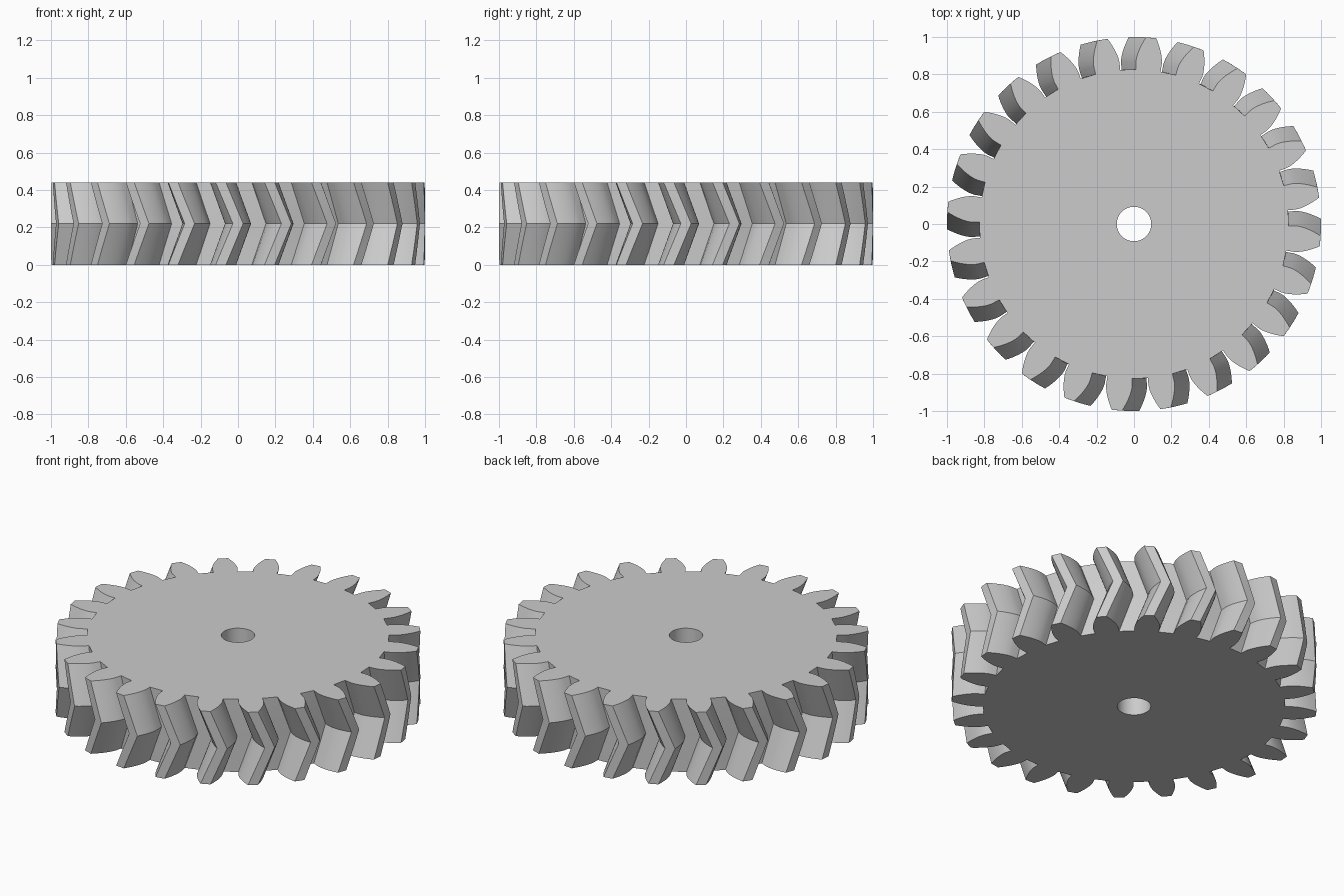
import bpy, bmesh, math

old = bpy.data.objects.get("Cube")
if old:
    bpy.data.objects.remove(old, do_unlink=True)

# Gear proportions
TEETH = 24
TIP = 1.0
MODULE = 2 * TIP / (TEETH + 2)
PITCH = MODULE * TEETH / 2
ROOT = PITCH - 1.25 * MODULE
PRESSURE = math.radians(20)
BASE = PITCH * math.cos(PRESSURE)
HEIGHT = 0.44
TWIST = 0.092          # turn of the middle against the two faces
BORE = 0.092
FLANK_STEPS = 6
LAYERS = 6


def inv(a):
    return math.tan(a) - a


def half_angle(r):
    """Half the tooth's angular width at radius r (involute flank)."""
    at_base = math.pi / (2 * TEETH) + inv(PRESSURE)
    return at_base - inv(math.acos(min(1, BASE / r)))


def gear_profile():
    """Polar points (radius, angle) of the whole toothed outline."""
    radii = [ROOT] + [BASE + (TIP - BASE) * i / FLANK_STEPS
                      for i in range(FLANK_STEPS + 1)]
    flank = [(r, half_angle(r)) for r in radii]
    tooth = [(r, -a) for r, a in flank] + [(r, a) for r, a in reversed(flank)]
    pts = []
    for t in range(TEETH):
        c = 2 * math.pi * t / TEETH
        pts += [(r, c + a) for r, a in tooth]
    return pts


def ring(bm, polar, z, turn=0):
    return [bm.verts.new((r * math.cos(a + turn), r * math.sin(a + turn), z))
            for r, a in polar]


def bridge(bm, low, high):
    n = len(low)
    for i in range(n):
        j = (i + 1) % n
        bm.faces.new((low[i], low[j], high[j], high[i]))


def loop_edges(bm, verts):
    return [bm.edges.get((v, verts[i - 1])) for i, v in enumerate(verts)]


bm = bmesh.new()

# Herringbone toothed wall
profile = gear_profile()
rings = []
for k in range(LAYERS + 1):
    f = k / LAYERS
    rings.append(ring(bm, profile, f * HEIGHT, -TWIST * abs(2 * f - 1)))
for low, high in zip(rings, rings[1:]):
    bridge(bm, low, high)

# Shaft bore
circle = [(BORE, 2 * math.pi * i / 48) for i in range(48)]
bore = [ring(bm, circle, z) for z in (0, HEIGHT)]
bridge(bm, bore[1], bore[0])

# Flat end faces with the bore left open
for outer, inner in ((rings[0], bore[0]), (rings[-1], bore[1])):
    bmesh.ops.triangle_fill(bm, use_beauty=True, use_dissolve=False,
                            edges=loop_edges(bm, outer) + loop_edges(bm, inner))
bmesh.ops.recalc_face_normals(bm, faces=bm.faces)

mesh = bpy.data.meshes.new("herringbone_gear")
bm.to_mesh(mesh)
bm.free()
gear = bpy.data.objects.new("herringbone_gear", mesh)
bpy.context.collection.objects.link(gear)

# Plain grey
grey = bpy.data.materials.new("plain_grey")
grey.use_nodes = True
colour = (0.6, 0.6, 0.6, 1)
grey.diffuse_color = colour
grey.node_tree.nodes["Principled BSDF"].inputs["Base Color"].default_value = colour
mesh.materials.append(grey)

bpy.context.view_layer.objects.active = gear
gear.select_set(True)
bpy.ops.object.shade_smooth_by_angle(angle=math.radians(20))
